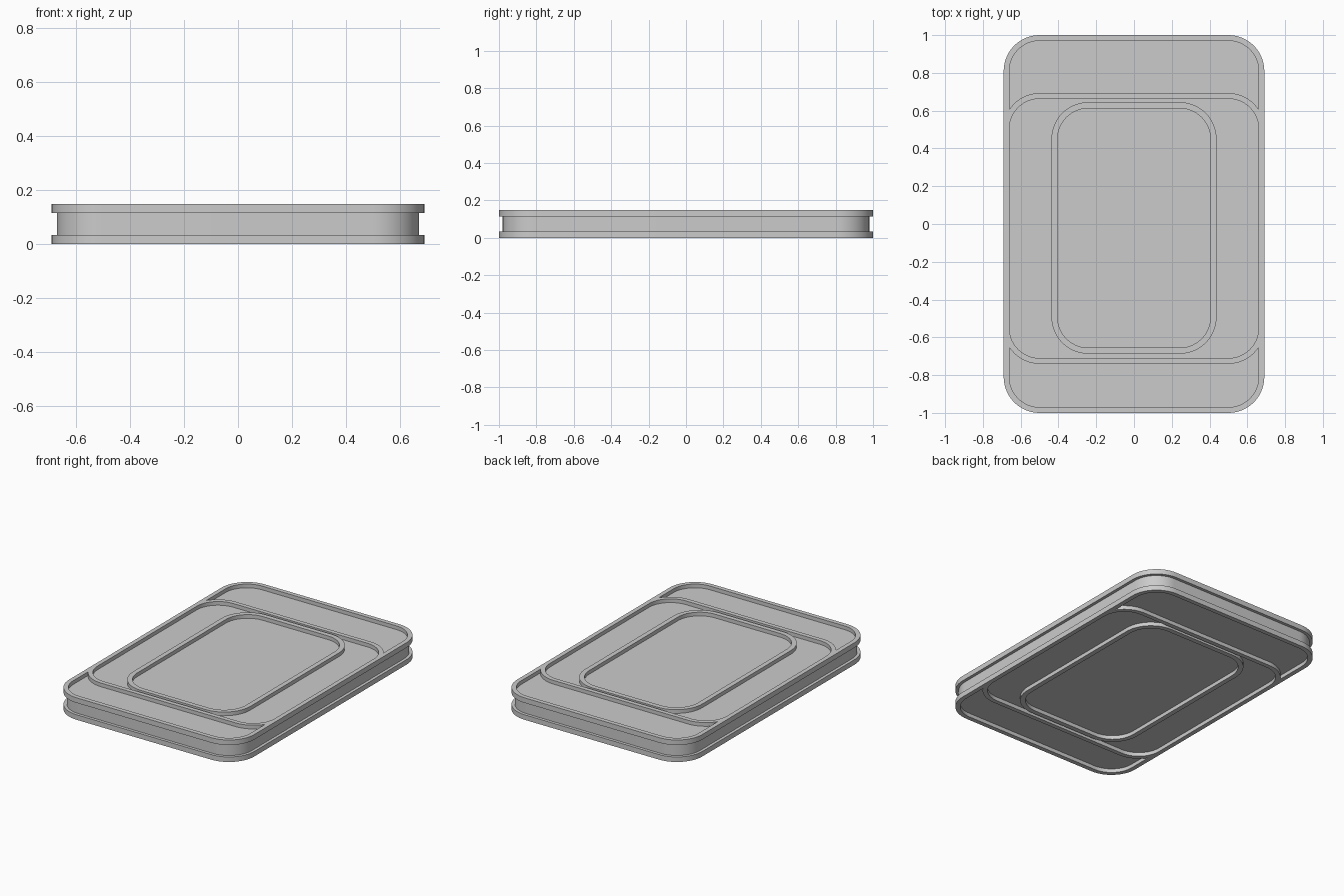
import bpy, bmesh
from math import cos, sin, pi, asin

if "Cube" in bpy.data.objects:
    bpy.data.objects.remove(bpy.data.objects["Cube"])

SEG = 14            # segments per rounded corner
T = 0.148           # total thickness
FL = 0.034          # thickness of each raised frame
FLOOR = 0.025       # depth of the recessed panels


def arc(cx, cy, r, a0, a1, n=SEG):
    return [(cx + r * cos(a0 + (a1 - a0) * i / n),
             cy + r * sin(a0 + (a1 - a0) * i / n)) for i in range(n + 1)]


def rounded(x, y0, y1, r):
    """Rounded rectangle, symmetric in x, spanning y0..y1."""
    return (arc(x - r, y1 - r, r, 0, pi / 2) + arc(r - x, y1 - r, r, pi / 2, pi)
            + arc(r - x, y0 + r, r, pi, 1.5 * pi) + arc(x - r, y0 + r, r, 1.5 * pi, 2 * pi))


def end_panel(y_edge, sign):
    """Panel between the outer rim and the curved outside of the middle frame."""
    r = 0.16
    a = asin((0.19**2 - r**2) ** 0.5 / 0.19)
    c = y_edge - 0.19
    pts = (arc(0.5, 0.97 - r, r, 0, pi / 2) + arc(-0.5, 0.97 - r, r, pi / 2, pi)
           + arc(-0.5, c, 0.19, pi - a, pi / 2) + arc(0.5, c, 0.19, pi / 2, a))
    return [(x, y * sign) for x, y in pts]


def extrude(name, loops, z0, z1):
    """Filled 2D outline (with holes) extruded from z0 to z1."""
    cu = bpy.data.curves.new(name + "_outline", 'CURVE')
    cu.dimensions = '2D'
    cu.fill_mode = 'BOTH'
    cu.extrude = (z1 - z0) / 2
    for pts in loops:
        sp = cu.splines.new('POLY')
        sp.points.add(len(pts) - 1)
        for p, (x, y) in zip(sp.points, pts):
            p.co = (x, y, 0, 1)
        sp.use_cyclic_u = True
    tmp = bpy.data.objects.new(name + "_outline", cu)
    bpy.context.collection.objects.link(tmp)
    dg = bpy.context.evaluated_depsgraph_get()
    me = bpy.data.meshes.new_from_object(tmp.evaluated_get(dg))
    bpy.data.objects.remove(tmp)
    bm = bmesh.new()
    bm.from_mesh(me)
    bmesh.ops.remove_doubles(bm, verts=bm.verts, dist=1e-5)
    bmesh.ops.translate(bm, verts=bm.verts, vec=(0, 0, (z0 + z1) / 2))
    bmesh.ops.recalc_face_normals(bm, faces=bm.faces)
    bm.to_mesh(me)
    bm.free()
    me.name = name
    ob = bpy.data.objects.new(name, me)
    bpy.context.collection.objects.link(ob)
    bpy.ops.object.select_all(action='DESELECT')
    ob.select_set(True)
    bpy.context.view_layer.objects.active = ob
    bpy.ops.object.shade_smooth_by_angle(angle=pi / 6)
    return ob


# core slab, set in from the frames; its faces are the recessed panels
extrude("core", [rounded(0.67, -0.98, 0.98, 0.17)], FLOOR, T - FLOOR)

# raised frames on both faces
frame = [rounded(0.69, -1, 1, 0.19),
         rounded(0.66, -0.71, 0.663, 0.16),
         end_panel(0.693, 1), end_panel(0.74, -1)]
ring = [rounded(0.437, -0.687, 0.645, 0.195),
        rounded(0.405, -0.655, 0.612, 0.163)]
for side, z0 in (("bottom", 0), ("top", T - FL)):
    extrude(side + "_frame", frame, z0, z0 + FL)
    # the inner ring only needs to reach the panel floor
    r0, r1 = (0, FLOOR) if side == "bottom" else (T - FLOOR, T)
    extrude(side + "_inner_ring", ring, r0, r1)
